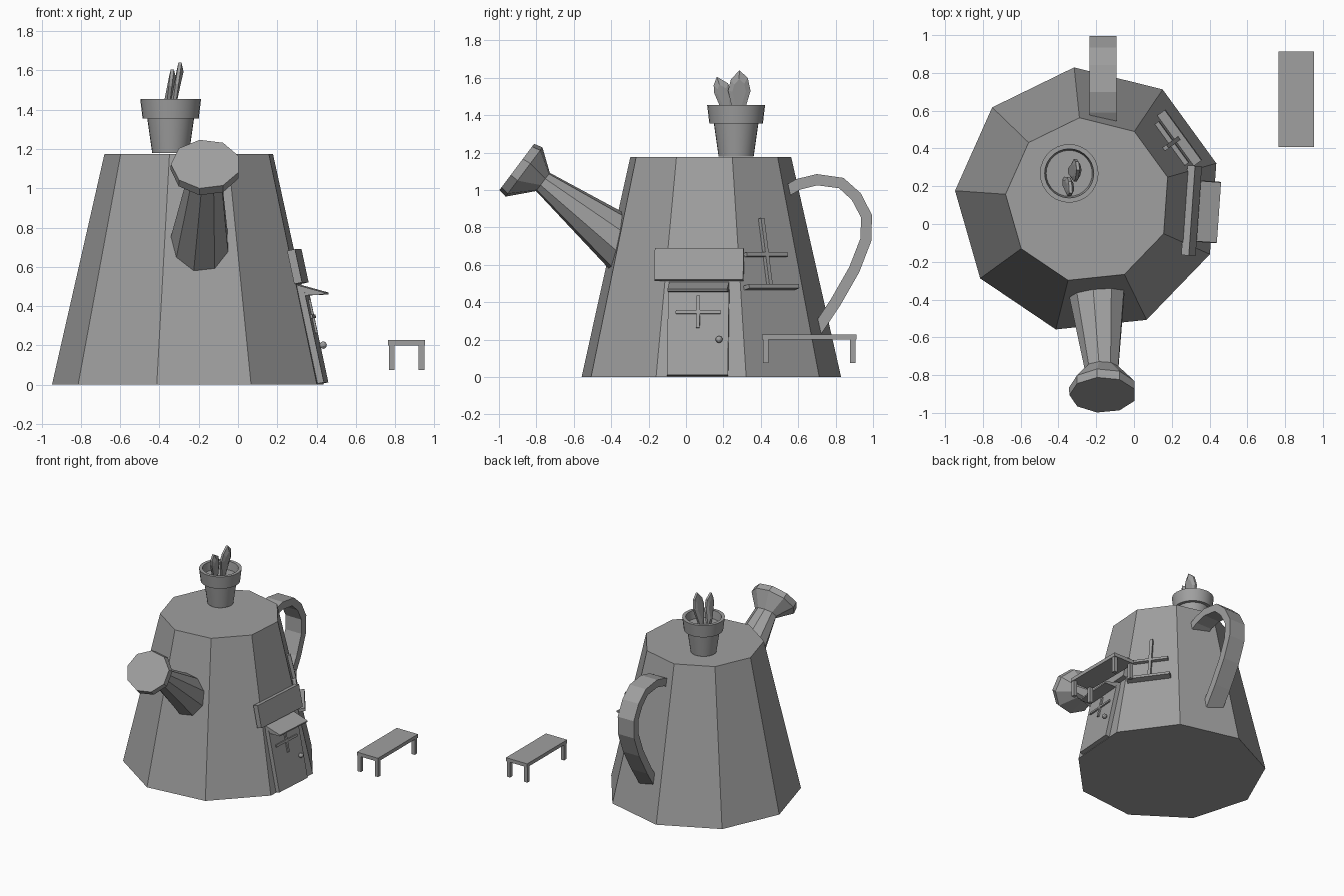
import bpy, bmesh
from math import sin, cos, pi, radians, atan2
from mathutils import Matrix, Vector

cube = bpy.data.objects.get("Cube")
if cube:
    bpy.data.objects.remove(cube)

grey = bpy.data.materials.new("plain_grey")
grey.use_nodes = True
grey.diffuse_color = (0.35, 0.35, 0.35, 1)
grey.node_tree.nodes["Principled BSDF"].inputs["Base Color"].default_value = (0.35, 0.35, 0.35, 1)


def finish(name, bm, matrix=None):
    if matrix:
        bm.transform(matrix)
    bmesh.ops.recalc_face_normals(bm, faces=bm.faces)
    mesh = bpy.data.meshes.new(name)
    bm.to_mesh(mesh)
    bm.free()
    mesh.materials.append(grey)
    ob = bpy.data.objects.new(name, mesh)
    bpy.context.collection.objects.link(ob)
    return ob


def loft(name, rings, matrix=None):
    """Skin a list of equal-length rings and cap both ends."""
    bm = bmesh.new()
    loops = [[bm.verts.new(p) for p in ring] for ring in rings]
    n = len(loops[0])
    for a, b in zip(loops, loops[1:]):
        for i in range(n):
            j = (i + 1) % n
            bm.faces.new((a[i], a[j], b[j], b[i]))
    bm.faces.new(loops[0])
    bm.faces.new(loops[-1])
    return finish(name, bm, matrix)


def circle(cx, cy, z, r, n, turn=0.0):
    return [(cx + r * cos(turn + 2 * pi * i / n), cy + r * sin(turn + 2 * pi * i / n), z)
            for i in range(n)]


def box(name, lo, hi, matrix=None):
    rings = [[(lo[0], lo[1], z), (hi[0], lo[1], z), (hi[0], hi[1], z), (lo[0], hi[1], z)]
             for z in (lo[2], hi[2])]
    return loft(name, rings, matrix)


def frame(name, outline, border, w0, w1, matrix):
    """Open frame that follows an outline on a wall."""
    bm = bmesh.new()
    face = bm.faces.new([bm.verts.new((u, v, w0)) for u, v in outline])
    bmesh.ops.inset_region(bm, faces=[face], thickness=border, use_even_offset=True)
    bmesh.ops.delete(bm, geom=[face], context='FACES')
    grown = bmesh.ops.extrude_face_region(bm, geom=bm.faces[:], use_keep_orig=True)
    for v in grown["geom"]:
        if isinstance(v, bmesh.types.BMVert):
            v.co.z = w1
    return finish(name, bm, matrix)


# Nine-sided can body
CX, CY, H, R0, R1 = -0.243, 0.127, 1.175, 0.706, 0.438
TURN = radians(16)
loft("can_body", [circle(CX, CY, 0, R0, 9, TURN), circle(CX, CY, H, R1, 9, TURN)])


def wall(angle):
    """Frame on a sloping side: x across, y up the slope, z outward."""
    a, apo = radians(angle), cos(pi / 9)
    tilt = atan2((R0 - R1) * apo, H)
    u = Vector((-sin(a), cos(a), 0))
    n = Vector((cos(a) * cos(tilt), sin(a) * cos(tilt), sin(tilt)))
    v = n.cross(u)
    m = Matrix((u, v, n)).transposed().to_4x4()
    m.translation = (CX + R0 * apo * cos(a), CY + R0 * apo * sin(a), 0)
    return m


# Door, its window, knob, awning and sign board
front = wall(-4)
mid = -0.018
box("door", (mid - 0.163, 0.005, -0.01), (mid + 0.163, 0.475, 0.033), front)
pane = [(mid - 0.128, 0.25), (mid + 0.128, 0.25), (mid + 0.128, 0.445), (mid - 0.128, 0.445)]
frame("door_window_frame", pane, 0.02, 0.03, 0.048, front)
box("door_window_post", (mid - 0.009, 0.26, 0.03), (mid + 0.009, 0.435, 0.044), front)
box("door_window_rail", (mid - 0.12, 0.338, 0.03), (mid + 0.12, 0.356, 0.044), front)

bm = bmesh.new()
bmesh.ops.create_uvsphere(bm, u_segments=10, v_segments=6, radius=0.019)
finish("door_knob", bm, front @ Matrix.Translation((0.097, 0.195, 0.05)))

wedge = [(0.525, -0.01), (0.452, 0.13), (0.442, 0.127), (0.465, -0.01)]
loft("awning", [[(mid + s, v, w) for v, w in wedge] for s in (-0.16, 0.16)], front)
box("sign_board", (mid - 0.238, 0.525, -0.005), (mid + 0.238, 0.698, 0.036), front)

# Pointed window on the next side
side = wall(36)
mid = -0.018
arch = [(mid - 0.148, 0.49), (mid + 0.148, 0.49), (mid + 0.148, 0.765),
        (mid, 0.885), (mid - 0.148, 0.765)]
frame("window_frame", arch, 0.025, -0.005, 0.033, side)
box("window_post", (mid - 0.011, 0.5, -0.005), (mid + 0.011, 0.865, 0.025), side)
box("window_rail", (mid - 0.135, 0.655, -0.005), (mid + 0.135, 0.677, 0.025), side)
box("window_sill", (mid - 0.165, 0.475, -0.005), (mid + 0.165, 0.498, 0.05), side)


# Spout and sprinkler head
def oval(x, y, z, rx, rz):
    ring = []
    for i in range(9):
        t = 2 * pi * i / 9 + radians(20)
        ring.append((x + rx * cos(t), y + 0.6 * rz * sin(t), z + 0.8 * rz * sin(t)))
    return ring


neck = oval(-0.17, -0.765, 1.043, 0.092, 0.062)
loft("spout", [oval(-0.20, -0.29, 0.677, 0.163, 0.161), neck])
loft("sprinkler_head", [neck, oval(-0.165, -0.866, 1.096, 0.179, 0.167),
                        oval(-0.165, -0.905, 1.123, 0.177, 0.157)])

# Strap handle swept along a bent path
path = [Vector((0, y, z)) for y, z in
        ((0.53, 0.99), (0.60, 1.03), (0.70, 1.055), (0.83, 1.037), (0.91, 0.965), (0.965, 0.86),
         (0.962, 0.735), (0.90, 0.575), (0.80, 0.40), (0.70, 0.25))]
rings = []
for i, p in enumerate(path):
    d = (path[min(i + 1, len(path) - 1)] - path[max(i - 1, 0)]).normalized()
    off = Vector((0, -d.z, d.y)) * 0.03
    across = Vector((0.071, 0, 0))
    c = p + Vector((-0.164, 0, 0))
    rings.append([c - across - off, c + across - off, c + across + off, c - across + off])
loft("handle", rings)

# Flower pot with a hollow rim
PX, PY = -0.343, 0.268
profile = [(0.094, 1.18), (0.119, 1.355), (0.143, 1.355), (0.155, 1.455),
           (0.130, 1.455), (0.122, 1.39)]
pot = loft("flower_pot", [circle(PX, PY, z, r, 28) for r, z in profile])
bpy.ops.object.select_all(action='DESELECT')
pot.select_set(True)
bpy.context.view_layer.objects.active = pot
bpy.ops.object.shade_smooth_by_angle(angle=radians(30))


# Two flat plant pads with narrowed faces
def pad(name, x, lean, outline):
    cy = sum(p[0] for p in outline) / len(outline)
    cz = sum(p[1] for p in outline) / len(outline)
    rings = []
    for dx, s in ((-0.018, 0.6), (-0.008, 1), (0.008, 1), (0.018, 0.6)):
        rings.append([(x + dx + lean * (z - 1.5), cy + (y - cy) * s, cz + (z - cz) * s)
                      for y, z in outline])
    loft(name, rings)


pad("tall_pad", -0.315, 0.14, [(0.26, 1.38), (0.225, 1.53), (0.24, 1.59), (0.285, 1.64),
                               (0.33, 1.60), (0.345, 1.53), (0.30, 1.38)])
pad("short_pad", -0.347, 0.12, [(0.21, 1.38), (0.15, 1.52), (0.148, 1.56), (0.165, 1.605),
                                (0.225, 1.57), (0.25, 1.50), (0.25, 1.38)])

# Bench beside the can
box("bench_seat", (0.765, 0.407, 0.2), (0.952, 0.912, 0.228))
for x in (0.768, 0.92):
    for y in (0.412, 0.876):
        box("bench_leg", (x, y, 0.075), (x + 0.029, y + 0.03, 0.205))
